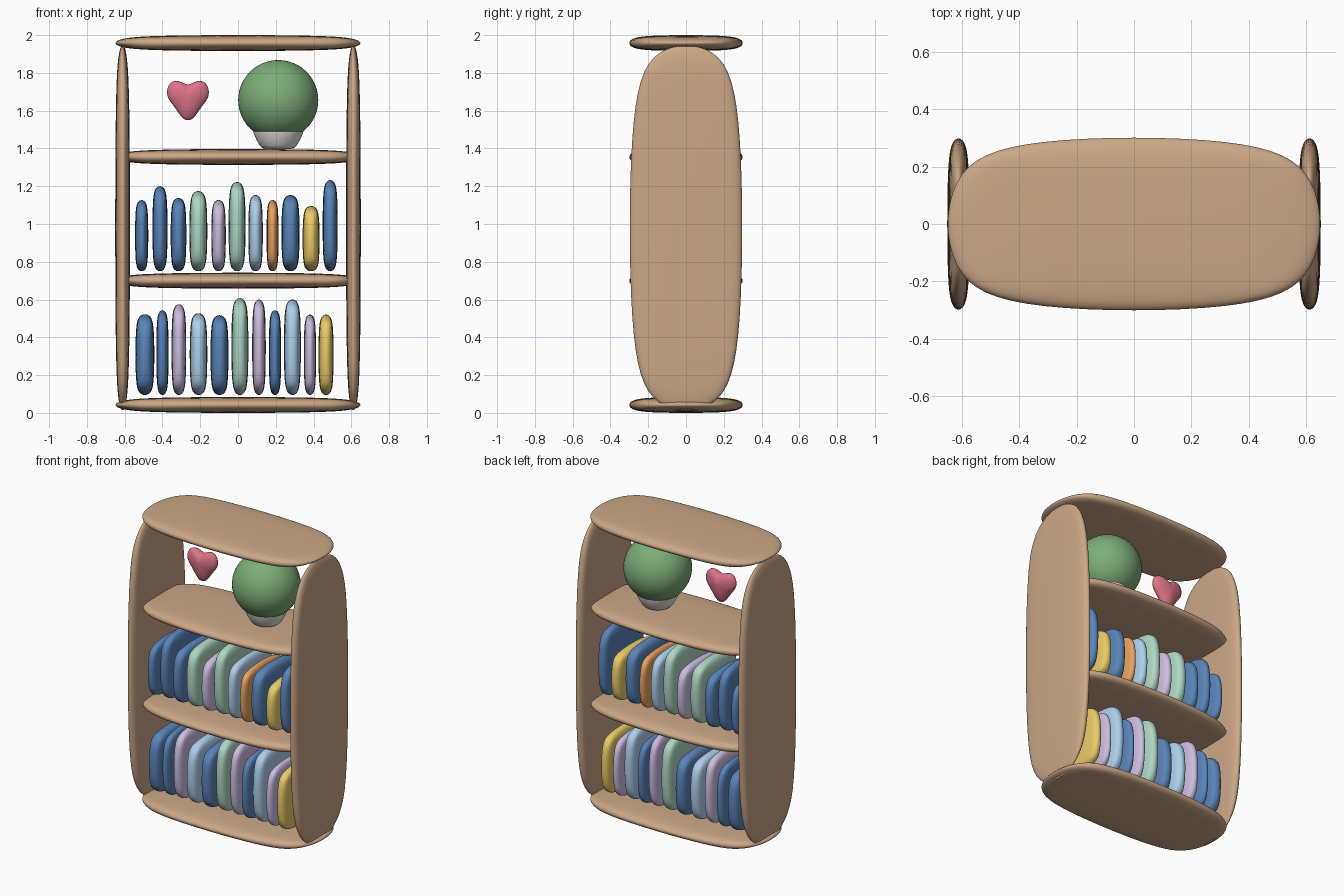
import bpy, bmesh, math

if "Cube" in bpy.data.objects:
    bpy.data.objects.remove(bpy.data.objects["Cube"])


def material(name, rgb):
    m = bpy.data.materials.new(name)
    m.diffuse_color = (*rgb, 1)
    m.use_nodes = True
    m.node_tree.nodes["Principled BSDF"].inputs["Base Color"].default_value = m.diffuse_color
    return m


WOOD = material("wood", (0.60, 0.39, 0.24))
LEAF = material("leaf", (0.20, 0.42, 0.18))
POT = material("pot", (0.80, 0.77, 0.72))
RED = material("heart_red", (0.72, 0.17, 0.24))
COVERS = {
    "b": material("cover_blue", (0.10, 0.23, 0.48)),
    "g": material("cover_green", (0.42, 0.68, 0.55)),
    "p": material("cover_purple", (0.60, 0.51, 0.74)),
    "l": material("cover_light_blue", (0.42, 0.63, 0.83)),
    "o": material("cover_orange", (0.80, 0.36, 0.12)),
    "y": material("cover_yellow", (0.82, 0.60, 0.14)),
}


def pillow(name, loc, dims, mat, bevel=0.2):
    """Soft cushion-like block: stretched cube, bevelled then subdivided."""
    bpy.ops.mesh.primitive_cube_add(size=1, location=loc)
    ob = bpy.context.object
    ob.name = name
    ob.scale = [d / (1 - bevel / 6) for d in dims]
    b = ob.modifiers.new("bevel", "BEVEL")
    b.width, b.segments = bevel, 1
    s = ob.modifiers.new("soften", "SUBSURF")
    s.levels = s.render_levels = 3
    ob.data.materials.append(mat)
    bpy.ops.object.shade_smooth()
    return ob


def mesh_object(name, bm, mat, loc):
    bmesh.ops.recalc_face_normals(bm, faces=bm.faces)
    me = bpy.data.meshes.new(name)
    bm.to_mesh(me)
    bm.free()
    me.materials.append(mat)
    for p in me.polygons:
        p.use_smooth = True
    ob = bpy.data.objects.new(name, me)
    ob.location = loc
    bpy.context.collection.objects.link(ob)
    return ob


def bridge(bm, rings):
    """Join successive closed rings with quads."""
    n = len(rings[0])
    for r, q in zip(rings, rings[1:]):
        for i in range(n):
            j = (i + 1) % n
            bm.faces.new((r[i], r[j], q[j], q[i]))


# Shelves and side panels
for name, z in (("bottom_board", 0.042), ("lower_shelf", 0.70),
                ("upper_shelf", 1.355), ("top_board", 1.958)):
    pillow(name, (0, 0, z), (1.295, 0.60, 0.084), WOOD)
for name, s in (("left_panel", -1), ("right_panel", 1)):
    pillow(name, (s * 0.611, 0, 0.98), (0.078, 0.595, 1.93), WOOD, 0.19)

# Books: centre x, width, top z, cover
upper = [(-.51, .07, 1.126, "b"), (-.413, .08, 1.20, "b"), (-.315, .083, 1.137, "b"),
         (-.21, .095, 1.174, "g"), (-.103, .077, 1.127, "p"), (-.005, .09, 1.222, "g"),
         (.093, .077, 1.153, "l"), (.183, .064, 1.127, "o"), (.278, .096, 1.153, "b"),
         (.387, .09, 1.095, "y"), (.488, .08, 1.232, "b")]
lower = [(-.493, .10, .522, "b"), (-.40, .065, .543, "b"), (-.313, .078, .575, "p"),
         (-.209, .093, .527, "l"), (-.098, .095, .517, "b"), (.01, .09, .607, "g"),
         (.111, .072, .60, "p"), (.196, .065, .543, "b"), (.288, .09, .60, "l"),
         (.381, .065, .52, "p"), (.466, .08, .52, "y")]
for row, base, books in (("upper", 0.75, upper), ("lower", 0.095, lower)):
    for i, (x, w, top, c) in enumerate(books):
        pillow(f"{row}_book_{i + 1}", (x, 0, (base + top) / 2),
               (w, 0.45, top - base), COVERS[c], 0.18)

# Plant foliage
bpy.ops.mesh.primitive_uv_sphere_add(segments=48, ring_count=24, radius=0.212,
                                     location=(0.213, 0, 1.656))
bpy.context.object.name = "plant_foliage"
bpy.context.object.data.materials.append(LEAF)
bpy.ops.object.shade_smooth()

# Plant pot, turned from a profile of (radius, height)
bm = bmesh.new()
profile = [(0.06, 1.397), (0.085, 1.402), (0.098, 1.415), (0.115, 1.445),
           (0.13, 1.48), (0.134, 1.50), (0.13, 1.52)]
rings = [[bm.verts.new((r * math.cos(k * math.tau / 40), r * math.sin(k * math.tau / 40), z))
          for k in range(40)] for r, z in profile]
bridge(bm, rings)
bm.faces.new(rings[0])
bm.faces.new(rings[-1])
mesh_object("plant_pot", bm, POT, (0.213, 0, 0))

# Heart ornament: outline inflated front and back
half = [(.018, .089), (.042, .102), (.072, .107), (.099, .092), (.114, .062), (.115, .03),
        (.106, .002), (.075, -.035), (.048, -.078), (.022, -.108)]
outline = [(0, .082)] + half + [(0, -.112)] + [(-x, z) for x, z in reversed(half)]
bm = bmesh.new()
rings = []
for a in range(-75, 76, 25):
    t = math.radians(a)
    k = math.cos(t)
    rings.append([bm.verts.new((x * k, 0.046 * math.sin(t), z * k + 0.02 * (1 - k)))
                  for x, z in outline])
bridge(bm, rings)
for ring, y in ((rings[0], -0.046), (rings[-1], 0.046)):
    tip = bm.verts.new((0, y, 0.02))
    for i in range(len(ring)):
        bm.faces.new((ring[i], ring[(i + 1) % len(ring)], tip))
heart = mesh_object("heart_ornament", bm, RED, (-0.265, 0, 1.656))
s = heart.modifiers.new("soften", "SUBSURF")
s.levels = s.render_levels = 2
